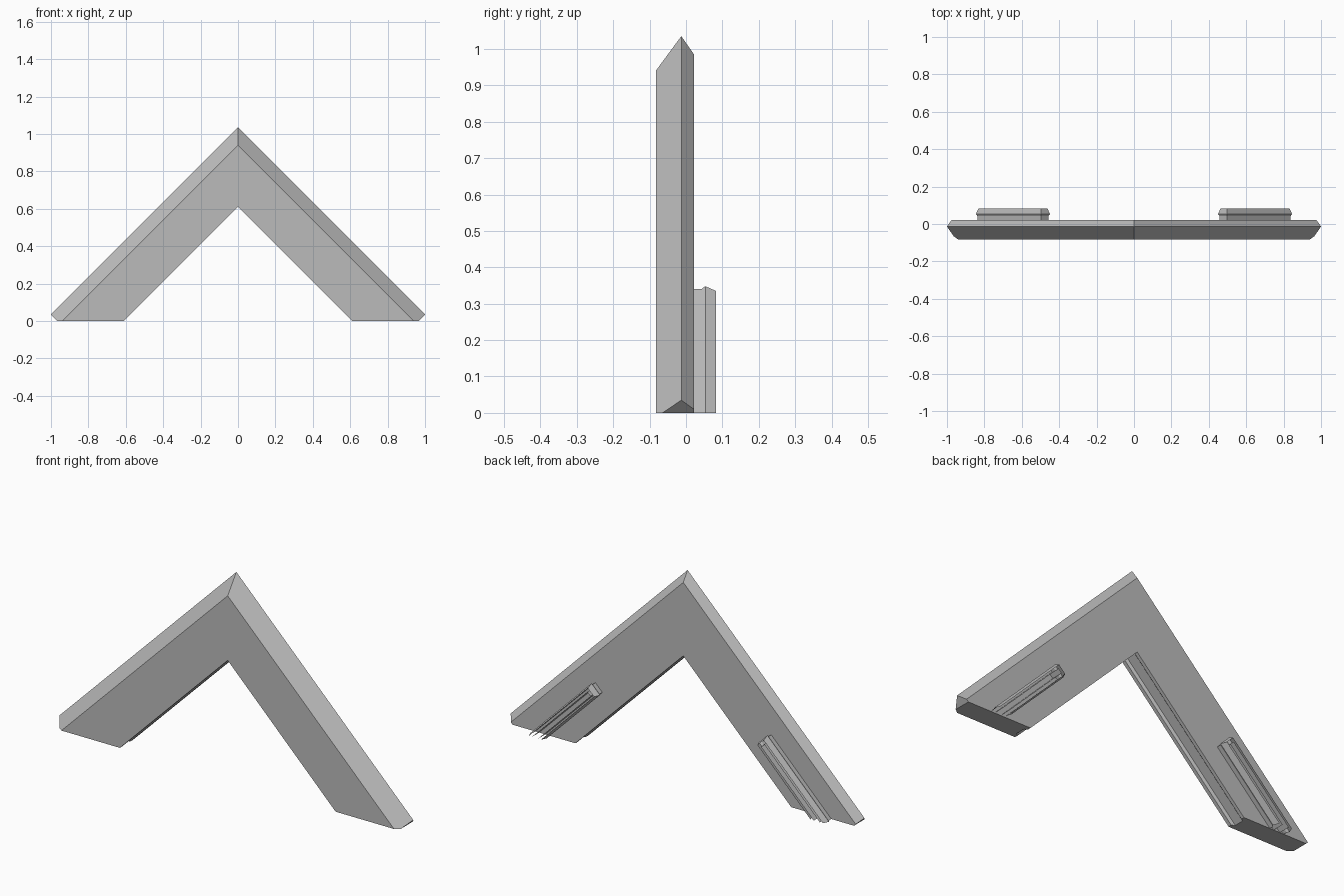
import bpy
import bmesh
from mathutils import Vector

if "Cube" in bpy.data.objects:
    bpy.data.objects.remove(bpy.data.objects["Cube"], do_unlink=True)

grey = bpy.data.materials.new("plain grey")
grey.use_nodes = True
COLOUR = (0.5, 0.5, 0.5, 1)
grey.diffuse_color = COLOUR
grey.node_tree.nodes["Principled BSDF"].inputs["Base Color"].default_value = COLOUR


def loft(rings):
    """Closed solid through rings of equal length."""
    bm = bmesh.new()
    loops = [[bm.verts.new(p) for p in ring] for ring in rings]
    for a, b in zip(loops, loops[1:]):
        for i in range(len(a)):
            j = (i + 1) % len(a)
            bm.faces.new((a[i], a[j], b[j], b[i]))
    bm.faces.new(loops[0])
    bm.faces.new(loops[-1])
    return bm


def trim(bm, point, outward):
    """Cut away the side that outward points to and cap the opening."""
    geom = bm.verts[:] + bm.edges[:] + bm.faces[:]
    cut = bmesh.ops.bisect_plane(bm, geom=geom, plane_co=Vector(point),
                                 plane_no=Vector(outward), clear_outer=True)
    edges = [e for e in cut["geom_cut"] if isinstance(e, bmesh.types.BMEdge)]
    bmesh.ops.holes_fill(bm, edges=edges, sides=0)


def finish(bm, name):
    bmesh.ops.recalc_face_normals(bm, faces=bm.faces)
    mesh = bpy.data.meshes.new(name)
    bm.to_mesh(mesh)
    bm.free()
    mesh.materials.append(grey)
    obj = bpy.data.objects.new(name, mesh)
    bpy.context.collection.objects.link(obj)
    mirror = obj.modifiers.new("mirror", "MIRROR")
    mirror.use_clip = True
    return obj


# Frame arm: (y, height at the mitre), swept down at 45 degrees
profile = [(-0.083, 0.61), (-0.083, 0.94), (-0.013, 1.035), (0.022, 0.985),
           (0.022, 0.61), (0.005, 0.61), (-0.005, 0.625),
           (-0.055, 0.625), (-0.065, 0.61)]
arm = loft([[(d, y, h - d) for y, h in profile] for d in (0, 1.2)])
trim(arm, (0, 0, 0), (0, 0, -1))
trim(arm, (0.965, 0, 0), (1, 0, -1))
# Leave the mitre plane open so that the halves join
mitre = [f for f in arm.faces if all(abs(v.co.x) < 1e-5 for v in f.verts)]
bmesh.ops.delete(arm, geom=mitre, context="FACES_ONLY")
finish(arm, "frame_arms")


# Back rail: flared outline with a channel open at the foot
def rail_ring(y, inset):
    outer, inner, top, foot = 0.845 - inset, 0.75 + inset, 0.149 + inset, 1.2
    chan_out, chan_in, chan_top = 0.815, 0.78, 0.185
    outline = [(outer, foot), (outer, top), (inner, top), (inner, foot),
               (chan_in, foot), (chan_in, chan_top),
               (chan_out, chan_top), (chan_out, foot)]
    return [((s + t) / 2, y, (s - t) / 2) for s, t in outline]


levels = [(0.022, 0.008), (0.042, 0.008), (0.053, 0), (0.083, 0.013)]
rail = loft([rail_ring(y, inset) for y, inset in levels])
trim(rail, (0, 0, 0), (0, 0, -1))
finish(rail, "back_rails")
